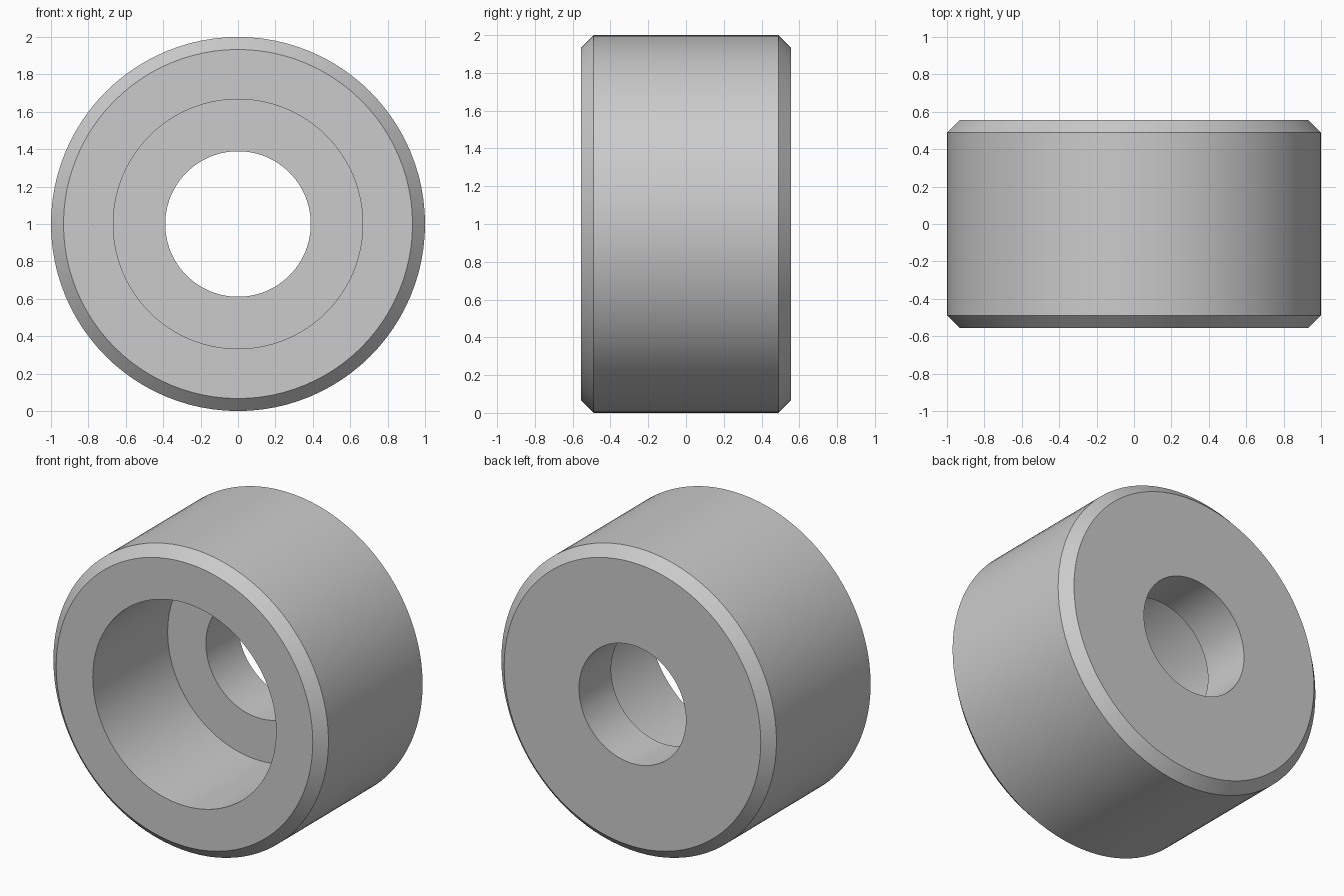
import bpy, bmesh, math
from mathutils import Matrix, Vector

cube = bpy.data.objects.get("Cube")
if cube:
    bpy.data.objects.remove(cube, do_unlink=True)

# Plain grey material
grey = bpy.data.materials.new("plain grey")
grey.use_nodes = True
colour = (0.6, 0.6, 0.6, 1)
grey.diffuse_color = colour
grey.node_tree.nodes["Principled BSDF"].inputs["Base Color"].default_value = colour

# Bushing dimensions
outer, bore, counterbore = 1.0, 0.389, 0.667
half, chamfer, shoulder_y = 0.556, 0.067, 0.222
segments = 96

# Closed cross-section as (radius, y), from the front counterbore round to the back bore
profile = [
    (counterbore, -half), (outer - chamfer, -half), (outer, chamfer - half),
    (outer, half - chamfer), (outer - chamfer, half), (bore, half),
    (bore, shoulder_y), (counterbore, shoulder_y),
]

# Revolve the section about the y axis
bm = bmesh.new()
verts = [bm.verts.new((r, y, 0)) for r, y in profile]
edges = [bm.edges.new((v, verts[(i + 1) % len(verts)])) for i, v in enumerate(verts)]
bmesh.ops.spin(bm, geom=verts + edges, cent=(0, 0, 0), axis=(0, 1, 0),
               angle=math.tau, steps=segments, use_merge=False)
bmesh.ops.remove_doubles(bm, verts=bm.verts, dist=0.0005)
bmesh.ops.recalc_face_normals(bm, faces=bm.faces)
bmesh.ops.transform(bm, matrix=Matrix.Translation(Vector((0, 0, outer))), verts=bm.verts)

mesh = bpy.data.meshes.new("bushing")
bm.to_mesh(mesh)
bm.free()
mesh.materials.append(grey)
bushing = bpy.data.objects.new("bushing", mesh)
bpy.context.collection.objects.link(bushing)

# Smooth round walls, crisp chamfers and shoulders
bpy.ops.object.select_all(action="DESELECT")
bushing.select_set(True)
bpy.context.view_layer.objects.active = bushing
bpy.ops.object.shade_smooth_by_angle(angle=math.radians(30))
